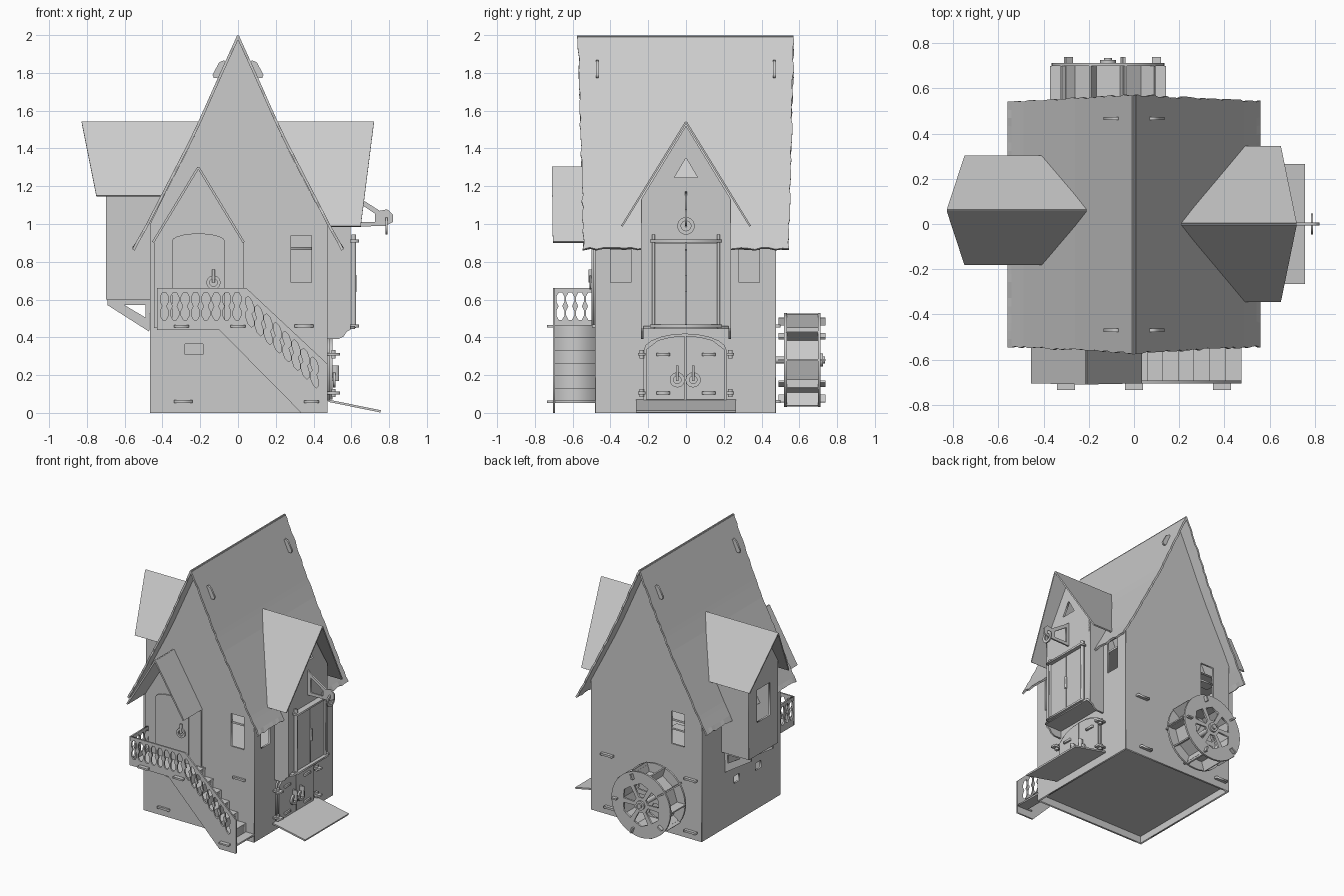
import bpy, math, random
from mathutils import Matrix, Vector

if "Cube" in bpy.data.objects:
    bpy.data.objects.remove(bpy.data.objects["Cube"])

random.seed(4)
T = 0.014  # plywood thickness
AXES = {
    'XZ': Matrix(((1, 0, 0, 0), (0, 0, -1, 0), (0, 1, 0, 0), (0, 0, 0, 1))),
    'YZ': Matrix(((0, 0, 1, 0), (1, 0, 0, 0), (0, 1, 0, 0), (0, 0, 0, 1))),
    'XY': Matrix.Identity(4)}


def link(name, mesh, mat=None):
    ob = bpy.data.objects.new(name, mesh)
    bpy.context.collection.objects.link(ob)
    if mat:
        ob.matrix_world = mat
    return ob


def ply(name, loops, plane, at, t=T):
    """Flat sheet with holes: first loop is the outline, the rest are cut out."""
    cu = bpy.data.curves.new(name, 'CURVE')
    cu.dimensions, cu.fill_mode, cu.extrude = '2D', 'BOTH', t / 2
    for loop in loops:
        sp = cu.splines.new('POLY')
        sp.points.add(len(loop) - 1)
        for p, (u, v) in zip(sp.points, loop):
            p.co = (u, v, 0, 1)
        sp.use_cyclic_u = True
    tmp = link(name + "_tmp", cu)
    dg = bpy.context.evaluated_depsgraph_get()
    me = bpy.data.meshes.new_from_object(tmp.evaluated_get(dg))
    bpy.data.objects.remove(tmp)
    shift = {'XZ': (0, at, 0), 'YZ': (at, 0, 0), 'XY': (0, 0, at)}[plane]
    return link(name, me, Matrix.Translation(shift) @ AXES[plane])


def surface(name, verts, faces, t=T):
    me = bpy.data.meshes.new(name)
    me.from_pydata(verts, [], faces)
    ob = link(name, me)
    m = ob.modifiers.new("thickness", 'SOLIDIFY')
    m.thickness, m.offset = t, 0
    return ob


def box(name, x0, x1, y0, y1, z0, z1):
    return ply(name, [rect(x0, x1, y0, y1)], 'XY', (z0 + z1) / 2, z1 - z0)


def rect(a, b, c, d):
    return [(a, c), (b, c), (b, d), (a, d)]


def circle(u, v, r, n=24):
    return [(u + r * math.cos(2 * math.pi * i / n), v + r * math.sin(2 * math.pi * i / n)) for i in range(n)]


def arch(a, b, z0, z1, rise, n=10):
    m, h = (a + b) / 2, (b - a) / 2
    return [(a, z0), (b, z0)] + [(m + h * math.cos(math.pi * i / n), z1 - rise + rise * math.sin(math.pi * i / n))
                                 for i in range(n + 1)]


# main roof: two steep flared slopes with slightly ragged edges
PROF = [(0, 2.0), (.10, 1.78), (.205, 1.545), (.26, 1.43), (.405, 1.15), (.49, .985), (.557, .868)]


def roof_x(z):
    for (x0, z0), (x1, z1) in zip(PROF, PROF[1:]):
        if z >= z1:
            return x0 + (x1 - x0) * (z0 - z) / (z0 - z1)
    return PROF[-1][0]


rows, cols = 36, 30
for side, s in (("left", -1), ("right", 1)):
    vs, fs = [], []
    for i in range(rows + 1):
        z = 1.996 - (1.996 - .868) * i / rows
        half = .572 - .03 * i / rows
        f, b = -half + random.uniform(-.005, .005), half + random.uniform(-.005, .005)
        for j in range(cols + 1):
            zz = z + (random.uniform(-.006, .006) if i == rows else 0)
            vs.append((s * (roof_x(z) - .004), f + (b - f) * j / cols, zz))
    for i in range(rows):
        for j in range(cols):
            a = i * (cols + 1) + j
            fs.append((a, a + 1, a + cols + 2, a + cols + 1))
    surface("main_roof_" + side, vs, fs)
    # rounded locking tabs through the roof
    for y in (-.47, .467):
        tab = [(.06, 1.85), (.075, 1.867), (.10, 1.855), (.135, 1.79), (.128, 1.772), (.09, 1.772)]
        ply("roof_tab", [[(s * x, z) for x, z in tab]], 'XZ', y)

# main walls with window openings
gable = [(-.465, 0), (.473, 0), (.473, 1.0)] + [(x, z - .025) for x, z in PROF[4::-1]] \
    + [(-x, z - .025) for x, z in PROF[1:5]] + [(-.465, 1.0)]
ply("front_wall", [gable, rect(.28, .39, .69, .94), rect(-.28, -.185, .31, .365)], 'XZ', -.475)
ply("back_wall", [gable, rect(-.32, -.21, .69, .94)], 'XZ', .47)
ply("right_wall", [rect(-.48, .475, 0, 1.0), rect(-.40, -.29, .69, .94), rect(.28, .39, .69, .94)], 'YZ', .468)
ply("left_wall", [rect(-.48, .475, 0, 1.0), rect(.015, .085, .30, .355), rect(-.245, -.175, .30, .355)], 'YZ', -.46)
for z in (.06, .46, .87):
    box("floor", -.455, .46, -.47, .465, z - T / 2, z + T / 2)
box("back_window_shelf", -.33, -.2, .40, .475, .80, .812)

# joint tabs of the floors showing through the walls
for x, z in ((0, .46), (.35, .46), (.35, .06), (-.29, .06)):
    box("front_joint", x - .05, x + .05, -.497, -.47, z - .008, z + .008)
for x, z in ((-.05, .46), (-.38, .46), (.33, .46), (.3, .06), (-.38, .06)):
    box("back_joint", x - .05, x + .05, .47, .50, z - .008, z + .008)


# dormer roofs on both sides, meeting the main roof
def dormer_roof(name, s, y0, half, ze, out_ridge, out_eave):
    for d in (-1, 1):
        surface(name, [(s * .19, y0, 1.54), (s * out_ridge, y0, 1.54), (s * out_eave, y0 + d * half, ze),
                       (s * roof_x(ze), y0 + d * half, ze)], [(0, 1, 2, 3)], .01)


dormer_roof("right_dormer_roof", 1, 0, .34, .988, .72, .65)
dormer_roof("left_dormer_roof", -1, .06, .238, 1.148, .828, .75)

# left bay: gabled wall, cheeks, floor and brackets
ply("left_bay_wall", [[(-.115, .6), (.235, .6), (.235, 1.235), (.06, 1.525), (-.115, 1.235)],
                      rect(-.02, .14, .85, 1.1)], 'YZ', -.693)
for y in (-.109, .229):
    ply("left_bay_cheek", [[(-.698, .6), (-.46, .6), (-.40, 1.12), (-.37, 1.2), (-.698, 1.23)]], 'XZ', y)
box("left_bay_floor", -.698, -.46, -.115, .235, .6, .614)
for y in (-.07, .19):
    ply("left_bay_bracket", [[(-.69, .6), (-.69, .57), (-.47, .43), (-.465, .6)],
                             [(-.60, .57), (-.49, .57), (-.49, .505)]], 'XZ', y)

# right bay: gabled wall with triangular opening, cheeks, floor
ply("right_bay_wall", [[(-.235, .45), (.235, .45), (.235, 1.135), (0, 1.52), (-.235, 1.135)],
                       [(-.062, 1.245), (.062, 1.245), (0, 1.35)], rect(-.16, .16, .47, .9)], 'YZ', .588)
for y in (-.231, .231):
    ply("right_bay_cheek", [[(.465, .39), (.53, .39), (.56, .405), (.575, .43), (.595, .44), (.595, 1.13),
                             (.42, 1.12), (.465, 1.0)]], 'XZ', y)
box("right_bay_floor", .46, .62, -.225, .225, .445, .46)
for a, b in ((-.17, -.003), (.003, .17)):
    ply("loft_door", [rect(a, b, .465, .9)], 'YZ', .607)
for z in (.46, .91):
    box("loft_door_bar", .59, .64, -.19, .19, z - .007, z + .007)
for y in (-.172, .172):
    box("loft_door_post", .60, .625, y - .007, y + .007, .45, .945)
box("loft_door_handle", .61, .628, -.006, .006, .64, .73)

# hoist arm with pulley
ply("hoist_arm", [[(.585, 1.18), (.64, 1.14), (.75, 1.07), (.79, 1.078), (.82, 1.05), (.82, 1.01), (.78, .99),
                   (.585, .985)], [(.62, 1.125), (.725, 1.055), (.725, 1.01), (.62, 1.01)]], 'XZ', 0, .012)
ply("hoist_pulley", [circle(0, .99, .046), circle(0, .99, .026)], 'YZ', .787, .01)

# barn door at ground level with hinges, rings and ramp
ply("barn_door_frame", [arch(-.225, .215, .065, .42, .09)], 'YZ', .48)
for s in (-1, 1):
    leaf = [(0, .07), (.205, .07), (.205, .335), (.14, .385), (.07, .402), (0, .408)]
    ply("barn_door_leaf", [[(-.004 + s * (.003 + y), z) for y, z in leaf]], 'YZ', .492)
    for z in (.31, .105):
        box("hinge", .47, .54, s * .235 - .02, s * .235 + .02, z - .007, z + .007)
        box("hinge_pin", .495, .515, s * .235 - .012, s * .235 + .012, z - .022, z + .022)
        box("door_strap", .49, .512, s * .12 - .035, s * .12 + .035, z - .008, z + .008)
    ply("barn_door_ring", [circle(s * .042 - .004, .175, .04), circle(s * .042 - .004, .175, .02)], 'YZ', .51)
    box("barn_door_ring_holder", .495, .535, s * .042 - .011, s * .042 + .003, .17, .25)
surface("ramp", [(.48, -.265, .064), (.755, -.265, .008), (.755, .265, .008), (.48, .265, .064)], [(0, 1, 2, 3)], .012)

# front porch: backing panel, arched door, roof
ply("porch_panel", [[(-.445, .45), (.03, .45), (.03, .90), (-.21, 1.29), (-.445, .91)]], 'XZ', -.487, .01)
ply("porch_door", [arch(-.35, -.07, .465, .95, .04)], 'XZ', -.496, .01)
ply("porch_door_ring", [circle(-.13, .69, .037), circle(-.13, .69, .02)], 'XZ', -.507, .01)
box("porch_door_ring_holder", -.137, -.123, -.515, -.49, .69, .76)
for s in (-1, 1):
    surface("porch_roof", [(-.21, -.71, 1.30), (-.21, -.48, 1.30), (-.21 + s * .24, -.48, .903),
                           (-.21 + s * .24, -.705, .903)], [(0, 1, 2, 3)], .012)


# balcony and stair railing with fretwork openings
def fret(u, v, shear=0.0):
    half = [(.010, -.085), (.024, -.058), (.024, -.03), (.011, 0), (.024, .03), (.024, .058), (.010, .085)]
    pts = half + [(-a, b) for a, b in reversed(half)]
    return [(u + a * .9, v + b * .85 - shear * a) for a, b in pts]


rail = [(-.43, .66), (.045, .66), (.475, .258), (.475, 0), (.335, 0), (-.1, .44), (-.43, .44)]
holes = [fret(-.39 + .055 * k, .565) for k in range(8)]
holes += [fret(.062 + .049 * k, .535 - .0458 * k, .93) for k in range(8)]
ply("stair_railing", [rail] + holes, 'XZ', -.699, .012)
ply("balcony_side_rail", [rect(-.705, -.48, .44, .66)] + [fret(-.665 + .052 * k, .565) for k in range(4)],
    'YZ', -.424, .012)
box("balcony_floor", -.42, .06, -.70, -.475, .452, .466)
for x in (0, -.3):
    box("balcony_joint", x - .04, x + .04, -.735, -.69, .452, .466)
for k in range(6):
    x1, z = .475 - .0695 * k, .065 + .0667 * k
    box("stair_tread", x1 - .085, x1, -.70, -.475, z - .012, z)
    box("stair_riser", x1 - .082, x1 - .07, -.695, -.475, z, z + .055)
box("stair_joint", .35, .43, -.735, -.69, .053, .065)

# water wheel on the back wall
CX, CZ, N = -.115, .28, 10


def polar(r, a):
    return (CX + r * math.cos(a), CZ + r * math.sin(a))


spoke_gaps = []
for k in range(6):
    a = math.pi / 3 * k
    spoke_gaps.append([polar(.06, a + .22), polar(.06, a + .83), polar(.15, a + .93), polar(.165, a + .52),
                       polar(.15, a + .12)])
for y in (.527, .705):
    ply("wheel_rim", [circle(CX, CZ, .25, 40)] + spoke_gaps, 'XZ', y)
ply("wheel_hub", [circle(CX, CZ, .035)], 'XZ', .718)
ply("wheel_axle", [circle(CX, CZ, .018)], 'XZ', .60, .27)
for k in range(N):
    a, b = 2 * math.pi * k / N, 2 * math.pi * (k + 1) / N
    p, q, r = polar(.18, a), polar(.256, a), polar(.18, b)
    surface("wheel_paddle", [(p[0], .53, p[1]), (q[0], .53, q[1]), (q[0], .70, q[1]), (p[0], .70, p[1])],
            [(0, 1, 2, 3)], .01)
    surface("wheel_bucket_floor", [(p[0], .53, p[1]), (r[0], .53, r[1]), (r[0], .70, r[1]), (p[0], .70, p[1])],
            [(0, 1, 2, 3)], .01)
    if k % 2 == 0:
        m, n = polar(.195, a), polar(.235, a)
        surface("wheel_joint", [(m[0], .49, m[1]), (n[0], .49, n[1]), (n[0], .738, n[1]), (m[0], .738, m[1])],
                [(0, 1, 2, 3)], .012)
